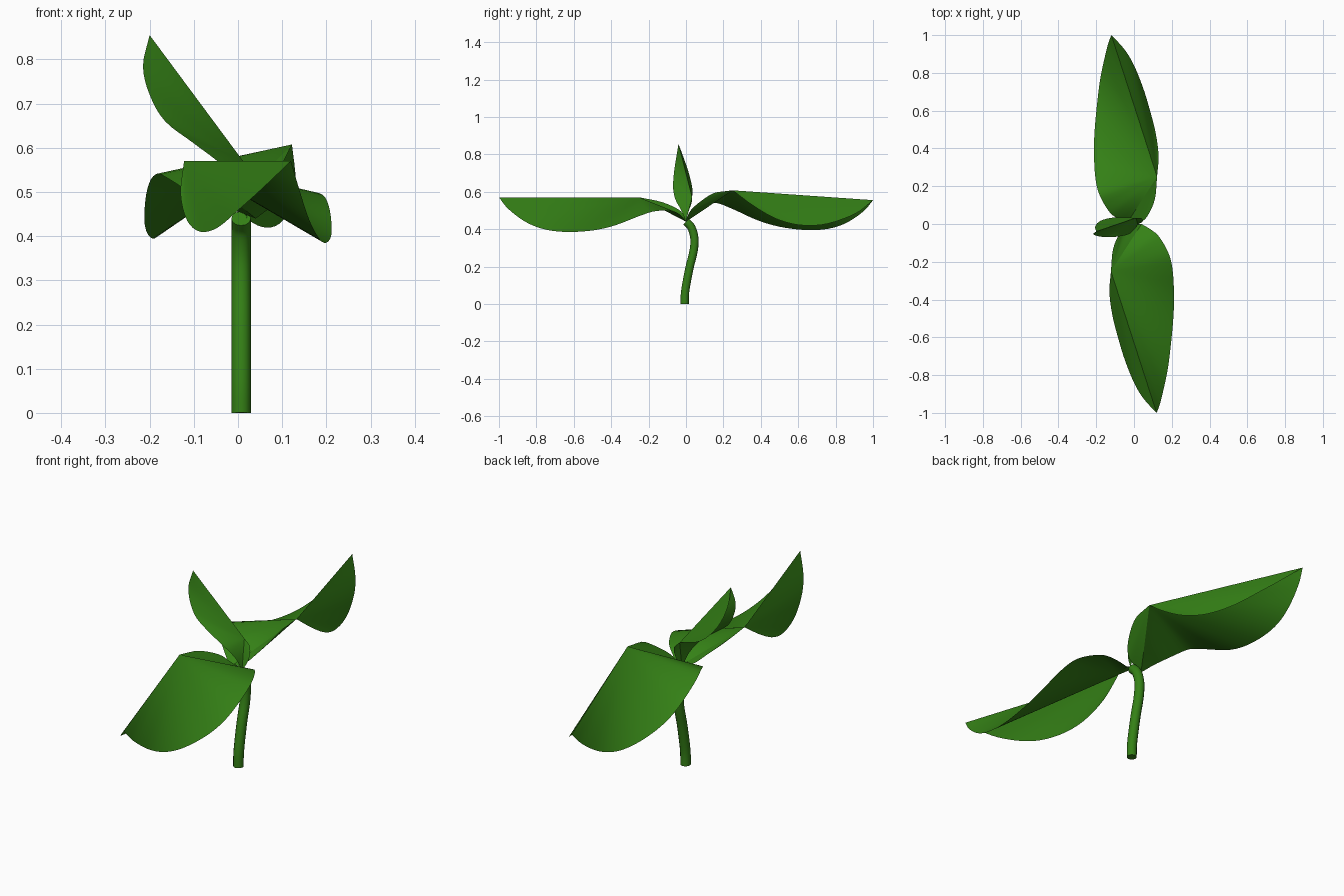
import bpy, bmesh
from mathutils import Vector

if "Cube" in bpy.data.objects:
    bpy.data.objects.remove(bpy.data.objects["Cube"])

green = bpy.data.materials.new("leaf_green")
green.diffuse_color = (0.035, 0.22, 0.008, 1)
green.use_nodes = True
green.node_tree.nodes["Principled BSDF"].inputs["Base Color"].default_value = green.diffuse_color


def smooth_path(points, steps=4):
    """Catmull-Rom interpolation through the given points."""
    p = [Vector(q) for q in points]
    p = [2 * p[0] - p[1]] + p + [2 * p[-1] - p[-2]]
    out = []
    for a, b, c, d in zip(p, p[1:], p[2:], p[3:]):
        for i in range(steps):
            t = i / steps
            out.append(0.5 * (2 * b + (c - a) * t + (2 * a - 5 * b + 4 * c - d) * t ** 2
                              + (3 * b - a - 3 * c + d) * t ** 3))
    return out + [p[-2]]


def add_leaf(name, base_to_tip, tip_to_fold, fold_to_base, warp=lambda v: v):
    """Thin leaf: a sheet fanned from its fold point to the curved outline."""
    rim = smooth_path(base_to_tip) + smooth_path(tip_to_fold)[1:-1]
    rest = smooth_path(fold_to_base)[1:-1]
    bm = bmesh.new()
    hub = bm.verts.new(warp(Vector(fold_to_base[0])))
    ring = [bm.verts.new(warp(v)) for v in rest + rim]
    for a, b in zip(ring, ring[1:]):
        bm.faces.new((hub, a, b))
    mesh = bpy.data.meshes.new(name)
    bm.to_mesh(mesh)
    bm.free()
    obj = bpy.data.objects.new(name, mesh)
    bpy.context.collection.objects.link(obj)
    mesh.materials.append(green)
    bpy.ops.object.select_all(action='DESELECT')
    obj.select_set(True)
    bpy.context.view_layer.objects.active = obj
    bpy.ops.object.shade_smooth_by_angle(angle=0.6)


# Large leaf outline, drooping on both sides of a straight fold line
tip = (0.12, -1, 0.57)
fold = (-0.122, -0.25, 0.57)
base = (0.04, 0.0, 0.44)
outer = [base, (0.09, -0.03, 0.475), (0.135, -0.07, 0.495), (0.185, -0.16, 0.497),
         (0.205, -0.25, 0.47), (0.212, -0.38, 0.42), (0.208, -0.5, 0.393),
         (0.195, -0.64, 0.385), (0.18, -0.76, 0.40), (0.16, -0.86, 0.44),
         (0.138, -0.95, 0.508), tip]
inner = [tip, (0.055, -0.93, 0.508), (0.005, -0.85, 0.463), (-0.045, -0.73, 0.42),
         (-0.085, -0.6, 0.41), (-0.115, -0.48, 0.435), (-0.13, -0.36, 0.495), fold]
neck = [fold, (-0.11, -0.13, 0.545), (-0.07, -0.04, 0.505), (-0.03, -0.01, 0.47), base]


def to_back(v):
    """Half turn about the stem with a slight tilt."""
    d = abs(v.y)
    return Vector((-v.x, -v.y, v.z + min(0.3 * d, 0.055 - 0.07 * d)))


add_leaf("front_leaf", outer, inner, neck)
add_leaf("back_leaf", outer, inner, neck, to_back)

# Small upright leaf
s_tip, s_fold, s_base = (-0.2, -0.04, 0.855), (0.01, 0.032, 0.572), (0.02, 0, 0.44)
add_leaf("small_leaf",
         [s_base, (0.005, -0.025, 0.5), (-0.03, -0.055, 0.555), (-0.1, -0.068, 0.61),
          (-0.165, -0.068, 0.66), (-0.2, -0.062, 0.72), (-0.215, -0.052, 0.785), s_tip],
         [s_tip, (-0.205, -0.012, 0.78), (-0.175, 0.018, 0.69), (-0.1, 0.035, 0.61), s_fold],
         [s_fold, (0.04, 0.03, 0.54), (0.045, 0.012, 0.49), s_base])

# Curved stem
stem = bpy.data.curves.new("stem", 'CURVE')
stem.dimensions = '3D'
stem.bevel_depth = 0.022
stem.bevel_resolution = 4
stem.use_fill_caps = True
path = smooth_path([(0.007, -0.007, 0), (0.007, -0.004, 0.07), (0.007, 0.018, 0.19),
                    (0.007, 0.04, 0.28), (0.007, 0.045, 0.35), (0.007, 0.028, 0.41),
                    (0.007, 0.0, 0.44)])
line = stem.splines.new('POLY')
line.points.add(len(path) - 1)
for point, co in zip(line.points, path):
    point.co = (*co, 1)
line.use_smooth = True
stem.materials.append(green)
bpy.context.collection.objects.link(bpy.data.objects.new("stem", stem))
